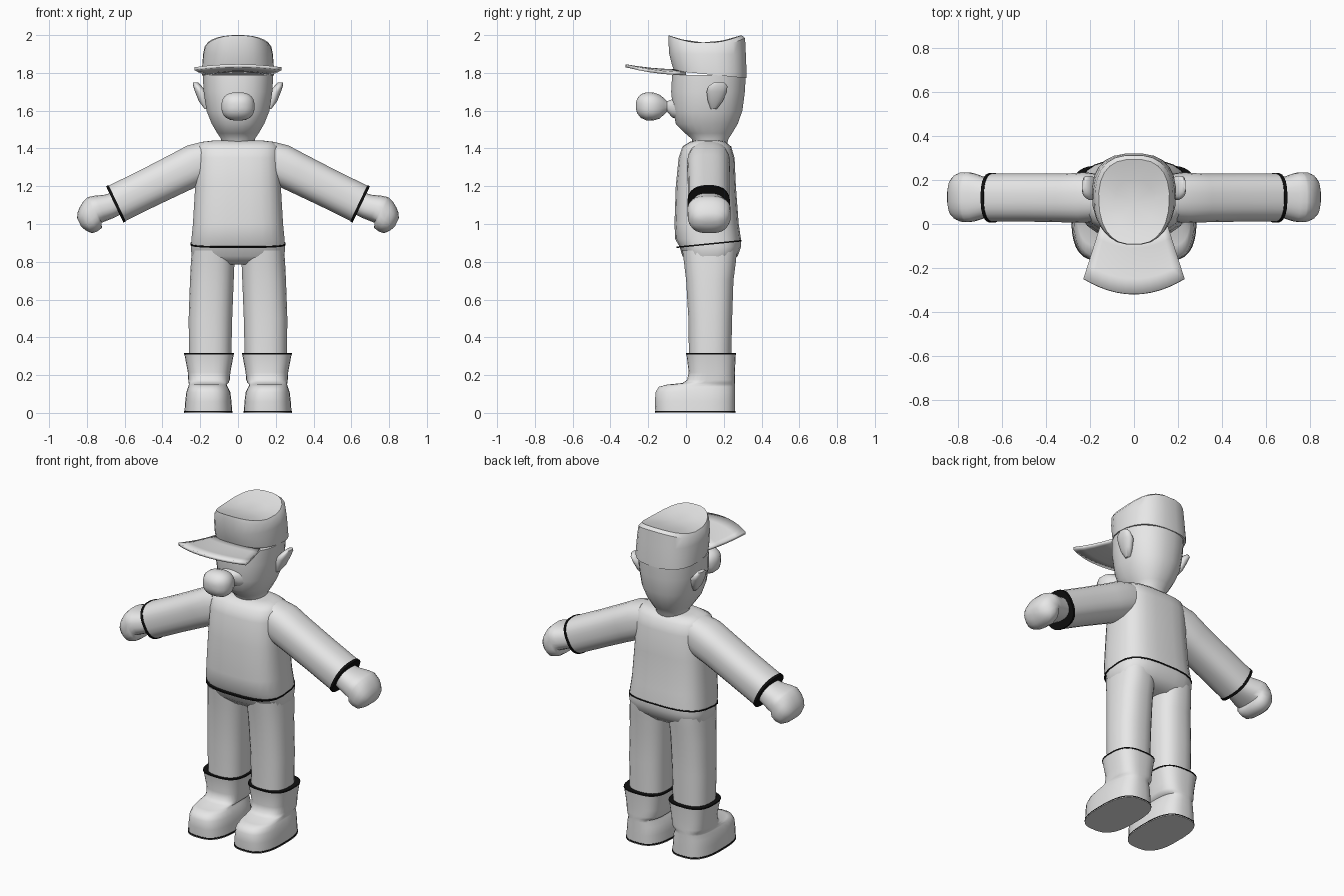
import bpy, bmesh, math
from mathutils import Matrix, Vector


def material(name, rgb):
    m = bpy.data.materials.new(name)
    m.diffuse_color = (*rgb, 1)
    return m


GREY = material("light grey", (0.8, 0.8, 0.8))
BLACK = material("black", (0.005, 0.005, 0.005))


def finish(name, bm, mat, mirror=False, angle=50):
    bmesh.ops.recalc_face_normals(bm, faces=bm.faces)
    me = bpy.data.meshes.new(name)
    bm.to_mesh(me)
    bm.free()
    me.materials.append(mat)
    ob = bpy.data.objects.new(name, me)
    bpy.context.collection.objects.link(ob)
    bpy.ops.object.select_all(action='DESELECT')
    ob.select_set(True)
    bpy.context.view_layer.objects.active = ob
    bpy.ops.object.shade_smooth_by_angle(angle=math.radians(angle))
    if mirror:
        ob.modifiers.new("mirror", 'MIRROR').use_mirror_merge = False
    return ob


def loft(name, rings, mat=GREY, power=2.5, n=24, matrix=None, mirror=False,
         warp=None, angle=50):
    """Skin rounded rings given as (height, x0, x1, y0, y1)."""
    bm = bmesh.new()
    rows = []
    for t, x0, x1, y0, y1 in rings:
        row = []
        for i in range(n):
            a = math.tau * (i + 0.5) / n
            c, s = math.cos(a), math.sin(a)
            x = math.copysign(abs(c) ** (2 / power), c)
            y = math.copysign(abs(s) ** (2 / power), s)
            row.append(bm.verts.new(((x0 + x1) / 2 + x * (x1 - x0) / 2,
                                     (y0 + y1) / 2 + y * (y1 - y0) / 2, t)))
        rows.append(row)
    for a, b in zip(rows, rows[1:]):
        for i in range(n):
            j = (i + 1) % n
            bm.faces.new((a[i], a[j], b[j], b[i]))
    # fan caps
    for row, r in ((rows[0], rings[0]), (rows[-1], rings[-1])):
        mid = bm.verts.new(((r[1] + r[2]) / 2, (r[3] + r[4]) / 2, r[0]))
        for i in range(n):
            bm.faces.new((row[i], row[(i + 1) % n], mid))
    if warp:
        for v in bm.verts:
            v.co = Vector(warp(*v.co))
    if matrix:
        bm.transform(matrix)
    return finish(name, bm, mat, mirror, angle)


def sym(rings):
    return [(z, -x, x, y0, y1) for z, x, y0, y1 in rings]


# torso with hips
loft("torso", sym([(.785, .22, .03, .23), (.83, .248, -.02, .275), (.88, .25, -.035, .292),
                   (.92, .248, -.058, .292), (1.0, .24, -.062, .28), (1.2, .228, -.055, .265),
                   (1.35, .222, -.04, .258), (1.41, .215, -.02, .24), (1.435, .19, .02, .21),
                   (1.442, .13, .05, .18)]), power=3)

# thin line around the shirt hem, higher at the back
loft("hem_line", sym([(.878, .252, -.052, .295), (.886, .252, -.052, .295)]), BLACK, power=3,
     warp=lambda x, y, z: (x, y, z + .1 * y))

# legs
loft("leg", [(.28, .035, .26, .015, .24), (.5, .03, .262, .012, .245),
             (.7, .022, .255, .0, .252), (.8, .018, .25, -.012, .265),
             (.86, .02, .245, -.02, .27)], power=2.5, mirror=True)

# boots, with a dark sole edge and a dark rim
loft("boot", [(.004, .03, .284, -.163, .26), (.06, .034, .28, -.165, .26),
              (.11, .04, .274, -.162, .26), (.138, .055, .264, -.145, .26),
              (.15, .06, .26, -.10, .26), (.158, .05, .262, -.02, .26),
              (.175, .043, .264, .006, .26), (.215, .04, .266, .014, .259),
              (.31, .022, .284, .002, .264)], power=2.8, n=32, mirror=True)
loft("boot_rim", [(.309, .020, .286, .0, .266), (.316, .020, .286, .0, .266)],
     BLACK, power=2.8, n=32, mirror=True)
loft("sole_edge", [(.004, .028, .286, -.166, .262), (.011, .028, .286, -.166, .262)],
     BLACK, power=2.8, n=32, mirror=True)
loft("sole", [(0, .028, .286, -.166, .262), (.004, .028, .286, -.166, .262)],
     power=2.8, n=32, mirror=True)

# arms run along a slanted axis from shoulder to cuff (local x points down)
shoulder, cuff = Vector((.2, .12, 1.32)), Vector((.65, .12, 1.105))
tilt = Matrix.Rotation(math.pi / 2 + math.atan2(.215, .45), 4, 'Y')
length = (cuff - shoulder).length
loft("sleeve", [(-.06, -.10, .10, -.105, .105), (.02, -.116, .105, -.115, .115),
                (.12, -.112, .103, -.113, .11), (.3, -.106, .102, -.11, .11),
                (length - .008, -.104, .104, -.11, .11)],
     matrix=Matrix.Translation(shoulder) @ tilt, mirror=True)
at_cuff = Matrix.Translation(cuff) @ tilt
loft("cuff_line", [(-.012, -.107, .107, -.113, .113), (.003, -.107, .107, -.113, .113)],
     BLACK, matrix=at_cuff, mirror=True)

# mitten hands with curled fingers
loft("hand", [(-.02, -.062, .062, -.08, .08), (.03, -.07, .063, -.092, .092),
              (.08, -.088, .06, -.108, .11), (.108, -.095, .058, -.112, .116),
              (.118, -.096, .084, -.112, .116), (.15, -.085, .09, -.11, .116),
              (.178, -.066, .086, -.1, .106), (.2, -.045, .06, -.08, .085),
              (.214, -.02, .03, -.045, .05)], matrix=at_cuff, mirror=True, angle=60)

# head
loft("head", sym([(1.39, .085, .04, .21), (1.45, .09, .03, .225), (1.48, .11, -.005, .245),
                  (1.53, .14, -.055, .275), (1.6, .168, -.07, .30), (1.7, .183, -.08, .313),
                  (1.79, .188, -.075, .318)]), power=2.3)

# nose on a narrow stalk, lofted forwards
loft("nose", sym([(.04, .09, 1.55, 1.675), (.075, .06, 1.565, 1.66), (.1, .038, 1.595, 1.65),
                  (.115, .05, 1.58, 1.665), (.14, .076, 1.557, 1.685), (.175, .088, 1.547, 1.697),
                  (.21, .088, 1.548, 1.698), (.24, .072, 1.562, 1.687),
                  (.258, .045, 1.585, 1.665), (.265, .02, 1.608, 1.645)]),
     matrix=Matrix.Rotation(math.pi / 2, 4, 'X'))

# ears
loft("ear", [(1.61, .155, .178, .13, .165), (1.65, .16, .208, .115, .195),
             (1.70, .165, .228, .108, .218), (1.73, .192, .238, .118, .22),
             (1.748, .21, .238, .145, .205)], power=2.2, n=16, mirror=True)


# cap: narrower at the front, lower at the back, dished on top
def cap_shape(x, y, z):
    x *= 1 - .55 * max(0, .1 - y)
    if z > 1.93:
        z += 1.1 * (y - .1) ** 2
    elif z < 1.85:
        z -= .1 * (y + .06)
    return x, y, min(z, 2.0)


loft("cap", sym([(1.81, .192, -.065, .322), (1.84, .192, -.075, .322), (1.9, .186, -.09, .318),
                 (1.935, .178, -.095, .314), (1.958, .162, -.093, .295), (1.961, .09, -.02, .2)]),
     power=2.6, warp=cap_shape, angle=40)

# peak of the cap
bm = bmesh.new()
grid = []
for j in range(5):
    v = j / 4
    row = []
    for i in range(13):
        u = i / 6 - 1
        back, front = Vector((.15 * u, .0 - .04 * (1 - u * u))), Vector((.23 * u, -.25 - .07 * (1 - u * u)))
        p = back.lerp(front, v)
        row.append(bm.verts.new((p.x, p.y, 1.812 + .026 * v * v - .016 * u * u)))
    grid.append(row)
for a, b in zip(grid, grid[1:]):
    for i in range(12):
        bm.faces.new((a[i], a[i + 1], b[i + 1], b[i]))
peak = finish("cap_peak", bm, GREY, angle=40)
solid = peak.modifiers.new("thickness", 'SOLIDIFY')
solid.thickness, solid.offset = .016, 0
